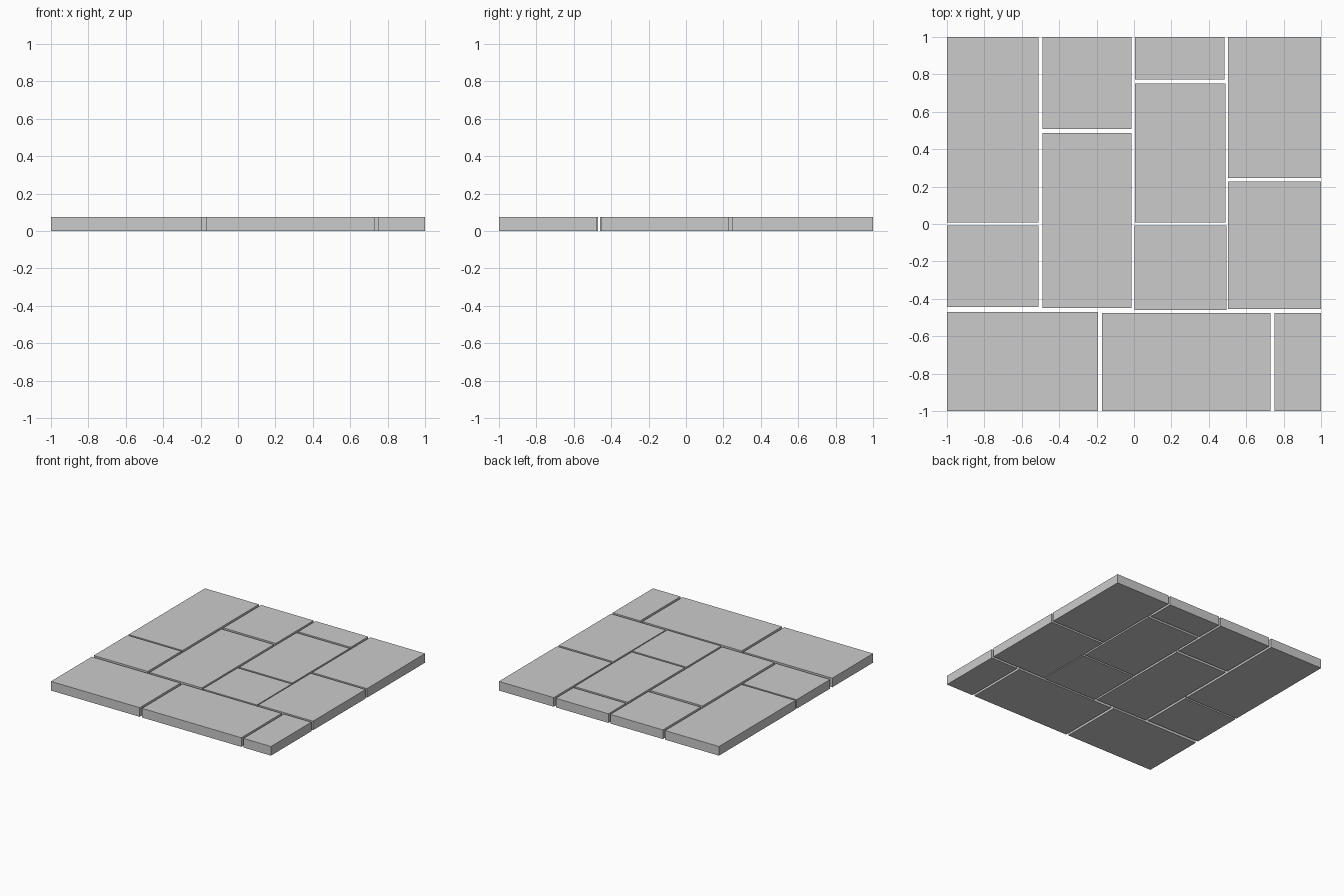
import bpy
import bmesh
from mathutils import Matrix, Vector

if "Cube" in bpy.data.objects:
    bpy.data.objects.remove(bpy.data.objects["Cube"])

HEIGHT = 0.075


def slab(name, x0, x1, y0, y1):
    """Flat stone slab standing on z = 0."""
    bm = bmesh.new()
    size = Matrix.Diagonal((x1 - x0, y1 - y0, HEIGHT, 1))
    centre = Matrix.Translation(Vector(((x0 + x1) / 2, (y0 + y1) / 2, HEIGHT / 2)))
    bmesh.ops.create_cube(bm, size=1, matrix=centre @ size)
    mesh = bpy.data.meshes.new(name)
    bm.to_mesh(mesh)
    bm.free()
    bpy.context.collection.objects.link(bpy.data.objects.new(name, mesh))


# Four columns of slabs running front to back: (x0, x1, y0, y1)
columns = [
    [(-1, -0.51, 0.008, 1), (-1, -0.51, -0.443, -0.007)],
    [(-0.49, -0.013, 0.508, 1), (-0.49, -0.013, -0.45, 0.485)],
    [(0.005, 0.483, 0.772, 1), (0.005, 0.488, 0.008, 0.752), (0.002, 0.494, -0.46, -0.007)],
    [(0.502, 1, 0.245, 1), (0.502, 1, -0.455, 0.227)],
]
for c, column in enumerate(columns, 1):
    for r, rect in enumerate(column, 1):
        slab(f"column_{c}_slab_{r}", *rect)

# Front row of slabs running left to right
front_row = [(-1, -0.193, -1, -0.47), (-0.172, 0.73, -1, -0.476), (0.75, 1, -1, -0.476)]
for i, rect in enumerate(front_row, 1):
    slab(f"front_slab_{i}", *rect)
